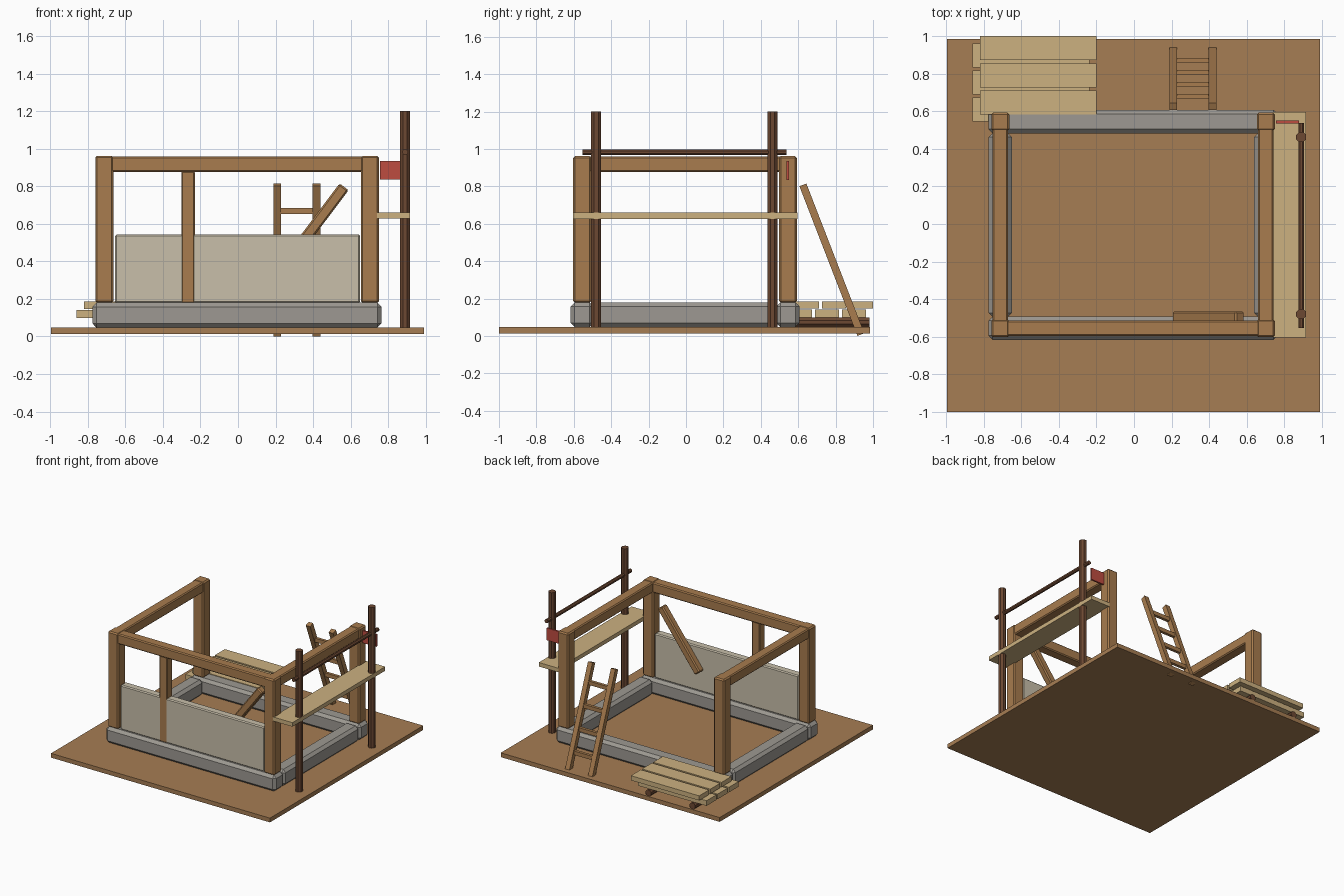
import bpy, math
from mathutils import Vector

if "Cube" in bpy.data.objects:
    bpy.data.objects.remove(bpy.data.objects["Cube"])


def colour(name, r, g, b):
    m = bpy.data.materials.new(name)
    lin = [(c / 255 / 12.92) if c < 10 else ((c / 255 + 0.055) / 1.055) ** 2.4 for c in (r, g, b)]
    m.diffuse_color = (*lin, 1)
    m.use_nodes = True
    m.node_tree.nodes["Principled BSDF"].inputs["Base Color"].default_value = m.diffuse_color
    return m


EARTH = colour("earth", 166, 125, 83)
STONE = colour("grey stone", 157, 153, 146)
TIMBER = colour("timber", 168, 124, 78)
PLASTER = colour("plaster", 200, 191, 170)
PLANK = colour("pale plank", 204, 177, 128)
DARK = colour("dark wood", 108, 72, 50)
RED = colour("red cloth", 190, 76, 64)


def finish(ob, name, mat, bevel=0):
    ob.name = name
    ob.data.materials.append(mat)
    if bevel:
        mod = ob.modifiers.new("bevel", 'BEVEL')
        mod.width = bevel
        mod.segments = 1
    return ob


def box(name, mat, x, y, z, bevel=0):
    """Box from (min, max) ranges."""
    bpy.ops.mesh.primitive_cube_add(size=1)
    ob = bpy.context.object
    for v in ob.data.vertices:
        v.co = [r[0] if c < 0 else r[1] for c, r in zip(v.co, (x, y, z))]
    return finish(ob, name, mat, bevel)


def beam(name, mat, a, b, width, bevel=0, track='X'):
    """Square bar between two points."""
    a, b = Vector(a), Vector(b)
    bpy.ops.mesh.primitive_cube_add(size=1, location=(a + b) / 2)
    ob = bpy.context.object
    for v in ob.data.vertices:
        v.co = (v.co.x * width, v.co.y * width, v.co.z * (b - a).length)
    ob.rotation_euler = (b - a).to_track_quat('Z', track).to_euler()
    return finish(ob, name, mat, bevel)


def pole(name, mat, a, b, radius):
    a, b = Vector(a), Vector(b)
    bpy.ops.mesh.primitive_cylinder_add(vertices=8, radius=radius, depth=(b - a).length,
                                        location=(a + b) / 2)
    ob = bpy.context.object
    ob.rotation_euler = (b - a).to_track_quat('Z', 'Y').to_euler()
    for v in ob.data.vertices:   # turn so flats face the axes
        c, s = math.cos(math.pi / 8), math.sin(math.pi / 8)
        v.co.x, v.co.y = c * v.co.x - s * v.co.y, s * v.co.x + c * v.co.y
    return finish(ob, name, mat)


# ground slab
box("ground_slab", EARTH, (-0.995, 0.99), (-1, 0.985), (0.013, 0.048))

# stone footing, posts and top beams (frame centre is slightly off origin)
C = -0.005
for s, side in ((-1, "front"), (1, "back")):
    y = s * 0.55 + C
    box(f"footing_{side}", STONE, (-0.77 + C, 0.77 + C), (y - 0.062, y + 0.062), (0.048, 0.18), 0.022)
    for t, lr in ((-1, "left"), (1, "right")):
        x = t * 0.707 + C
        box(f"post_{side}_{lr}", TIMBER, (x - 0.048, x + 0.048), (y - 0.048, y + 0.048), (0.178, 0.962), 0.01)
for t, lr in ((-1, "left"), (1, "right")):
    x = t * 0.707 + C
    box(f"footing_{lr}", STONE, (x - 0.062, x + 0.062), (-0.49 + C, 0.49 + C), (0.048, 0.18), 0.022)
    box(f"top_beam_{lr}", TIMBER, (x - 0.042, x + 0.042), (-0.55 + C, 0.55 + C), (0.876, 0.959), 0.008)
box("top_beam_front", TIMBER, (-0.71, 0.70), (-0.597, -0.513), (0.876, 0.959), 0.008)

# plaster infill, stud and brace in the front wall
box("wall_panel", PLASTER, (-0.655, 0.65), (-0.589, -0.521), (0.178, 0.543), 0.008)
box("front_stud", TIMBER, (-0.302, -0.23), (-0.59, -0.522), (0.178, 0.88), 0.006)
beam("front_brace", TIMBER, (0.225, -0.495, 0.345), (0.565, -0.495, 0.797), 0.06, 0.009)

# scaffold
for y in (-0.48, 0.463):
    pole("scaffold_pole", DARK, (0.89, y, 0.045), (0.89, y, 1.2), 0.029)
pole("scaffold_rail", DARK, (0.89, -0.553, 0.982), (0.89, 0.538, 0.982), 0.016)
box("scaffold_plank", PLANK, (0.74, 0.917), (-0.605, 0.597), (0.627, 0.66))
box("cloth", RED, (0.755, 0.878), (0.536, 0.55), (0.835, 0.935))

# leaning ladder
foot, head = Vector((0, 0.935, 0.008)), Vector((0, 0.625, 0.808))
for x in (0.21, 0.418):
    off = Vector((x, 0, 0))
    beam("ladder_rail", TIMBER, foot + off, head + off, 0.04)
for i in range(4):
    p = foot.lerp(head, 0.2 + 0.208 * i)
    box("ladder_rung", TIMBER, (0.208, 0.42), (p.y - 0.012, p.y + 0.012), (p.z - 0.016, p.z + 0.016))

# plank stack on two bearers
for x in (-0.745, -0.345):
    pole("stack_bearer", DARK, (x, 0.57, 0.074), (x, 0.98, 0.074), 0.027)
for i in range(3):
    y = 0.584 + 0.144 * i
    box("stack_plank_upper", PLANK, (-0.82, -0.2), (y, y + 0.128), (0.147, 0.185))
    box("stack_plank_lower", PLANK, (-0.86, -0.238), (y - 0.038, y + 0.09), (0.099, 0.141))
